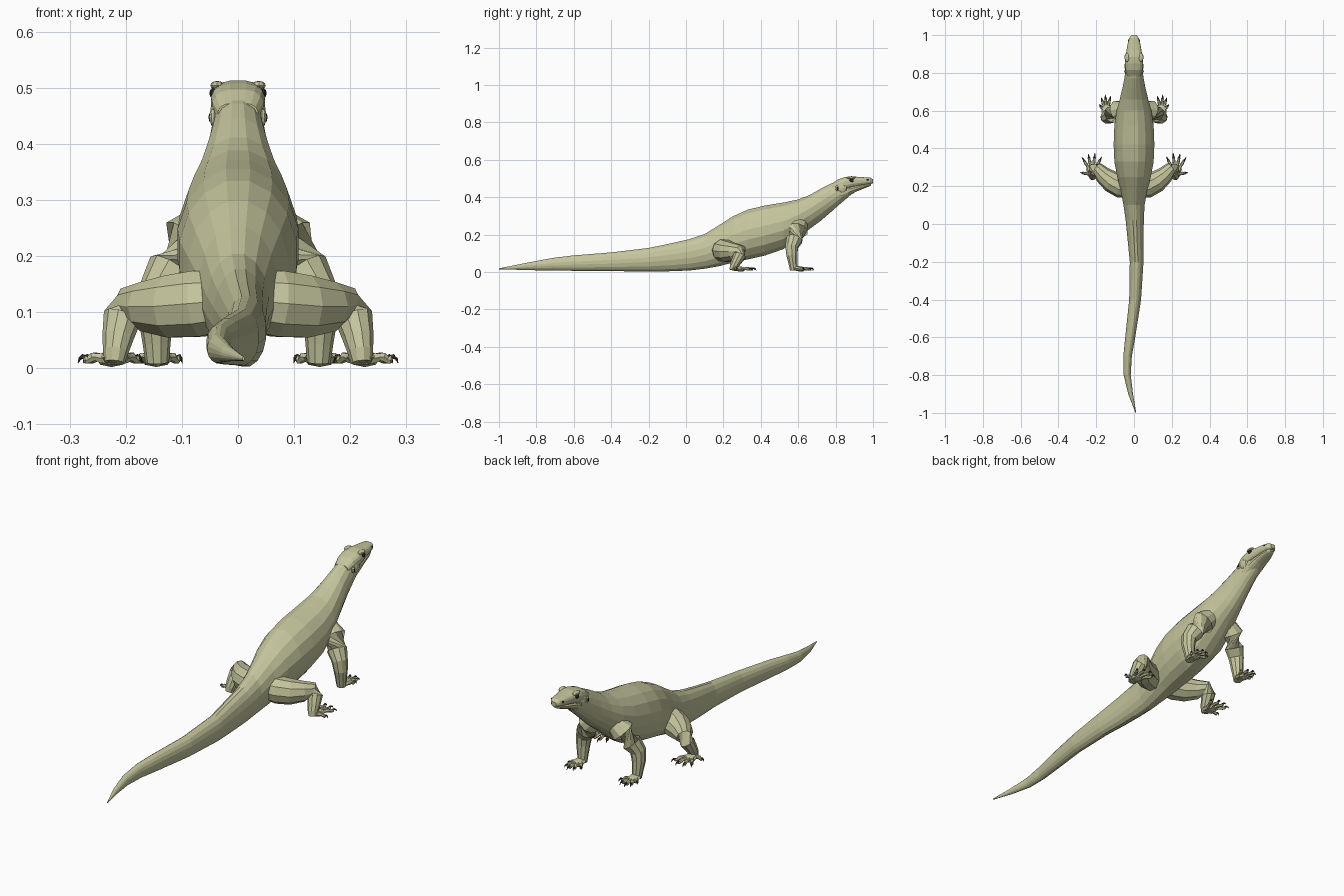
import bpy, bmesh, math
from mathutils import Vector


def material(name, rgb):
    m = bpy.data.materials.new(name)
    m.diffuse_color = (*rgb, 1)
    return m


SKIN = material("olive skin", (0.56, 0.56, 0.34))
DARK = material("dark eye", (0.025, 0.02, 0.015))
CLAW = material("brown claw", (0.07, 0.045, 0.03))


def finish(bm, name, mat):
    bmesh.ops.recalc_face_normals(bm, faces=bm.faces)
    me = bpy.data.meshes.new(name)
    bm.to_mesh(me)
    bm.free()
    me.materials.append(mat)
    ob = bpy.data.objects.new(name, me)
    bpy.context.collection.objects.link(ob)
    return ob


def loft(name, rings, mat):
    bm = bmesh.new()
    loops = [[bm.verts.new(p) for p in r] for r in rings]
    n = len(loops[0])
    for a, b in zip(loops, loops[1:]):
        for i in range(n):
            j = (i + 1) % n
            bm.faces.new((a[i], a[j], b[j], b[i]))
    bm.faces.new(loops[0])
    bm.faces.new(loops[-1])
    return finish(bm, name, mat)


def section(y, cx, hw, bottom, top, sides=16, power=2.0):
    """Upright oval ring across the body at y."""
    pts, cz, hh = [], (top + bottom) / 2, (top - bottom) / 2
    for i in range(sides):
        a = 2 * math.pi * (i + 0.5) / sides
        c, s = math.cos(a), math.sin(a)
        pts.append(Vector((cx + hw * math.copysign(abs(c) ** (2 / power), c), y,
                           cz + hh * math.copysign(abs(s) ** (2 / power), s))))
    return pts


def tube(name, path, mat, side=1, sides=8, flat=1.0):
    """Limb along points (x, y, z, radius), mirrored by side."""
    pts = [Vector((p[0] * side, p[1], p[2])) for p in path]
    rings = []
    for k, p in enumerate(pts):
        t = (pts[min(k + 1, len(pts) - 1)] - pts[max(k - 1, 0)]).normalized()
        ref = Vector((0, 0, 1)) if abs(t.z) < 0.8 else Vector((0, 1, 0))
        u = t.cross(ref).normalized()
        v = u.cross(t)
        r = path[k][3]
        rings.append([p + u * r * math.cos(2 * math.pi * i / sides)
                      + v * r * flat * math.sin(2 * math.pi * i / sides) for i in range(sides)])
    return loft(name, rings, mat)


def blob(name, loc, size, mat, seg=10):
    bm = bmesh.new()
    bmesh.ops.create_uvsphere(bm, u_segments=seg, v_segments=6, radius=1)
    for v in bm.verts:
        v.co = Vector((v.co.x * size[0], v.co.y * size[1], v.co.z * size[2])) + Vector(loc)
    return finish(bm, name, mat)


# Tail, trunk and neck: y, centre x, half width, bottom, top
trunk = [
    (-1.0, .01, .002, .014, .020), (-.9, -.018, .013, .012, .040),
    (-.8, -.036, .019, .009, .060), (-.7, -.034, .023, .008, .078),
    (-.6, -.02, .027, .006, .090), (-.4, .006, .032, .004, .106),
    (-.2, .014, .037, .002, .130), (-.08, .008, .043, .003, .155),
    (.02, .004, .049, .007, .178), (.1, 0, .057, .016, .205),
    (.18, 0, .072, .03, .255), (.25, 0, .091, .048, .300),
    (.33, 0, .106, .065, .336), (.42, 0, .11, .085, .358),
    (.52, 0, .106, .12, .374), (.6, 0, .094, .178, .390),
    (.66, 0, .077, .228, .413), (.72, 0, .062, .272, .447),
    (.77, 0, .052, .315, .473), (.82, 0, .046, .36, .490),
    (.87, 0, .038, .402, .495), (.91, 0, .025, .44, .485),
]
loft("body_and_tail", [section(*s) for s in trunk], SKIN)

# Head: skull with upper lip, and a slightly narrower lower jaw
skull = [(.78, .036, .43, .473), (.815, .046, .43, .497), (.85, .049, .438, .508),
         (.885, .046, .449, .513), (.92, .040, .458, .509), (.955, .034, .465, .507),
         (.985, .026, .47, .505), (1.0, .013, .475, .496)]
loft("skull", [section(y, 0, w, b, t, 16, 2.7) for y, w, b, t in skull], SKIN)
jaw = [(.79, .038, .355, .46), (.83, .044, .385, .46), (.87, .041, .408, .462),
       (.91, .036, .430, .466), (.95, .030, .446, .471), (.978, .020, .457, .476),
       (.99, .010, .464, .478)]
loft("lower_jaw", [section(y, 0, w, b, t, 14, 2.4) for y, w, b, t in jaw], SKIN)

# Limb paths (x, y, z, radius)
hind_leg = [(.02, .19, .12, .055), (.07, .20, .115, .062), (.12, .225, .110, .058),
            (.165, .26, .110, .046), (.193, .292, .112, .034), (.207, .288, .09, .034),
            (.214, .268, .055, .028), (.218, .255, .03, .023), (.22, .25, .01, .018)]
front_leg = [(.05, .61, .26, .04), (.085, .60, .225, .055), (.118, .58, .175, .045),
             (.142, .565, .135, .036), (.147, .566, .09, .031), (.145, .572, .045, .025),
             (.144, .576, .01, .021)]
# Toe tips (x, y) for each foot
hind_foot = ((.219, .262), [(.172, .355), (.207, .374), (.243, .37), (.275, .352), (.284, .272)])
front_foot = ((.145, .588), [(.1, .65), (.124, .676), (.152, .682), (.174, .668), (.184, .632)])


def foot(label, s, ankle, tips):
    ax, ay = ankle
    mx = sum(t[0] for t in tips) / 5
    my = sum(t[1] for t in tips) / 5
    # palm
    tube(label + "_palm", [(ax, ay - .02, .018, .016), (ax, ay, .02, .026),
         (ax + (mx - ax) * .4, ay + (my - ay) * .4, .016, .028),
         (ax + (mx - ax) * .6, ay + (my - ay) * .6, .014, .018)], SKIN, s, 8, .5)
    for i, (tx, ty) in enumerate(tips):
        def at(f, z, r):
            return (ax + (tx - ax) * f, ay + (ty - ay) * f, z, r)
        # toe with knuckle bumps, then hooked claw
        tube(f"{label}_toe_{i + 1}", [at(.1, .016, .011), at(.4, .018, .0095), at(.52, .02, .0075),
             at(.62, .02, .009), at(.72, .015, .0068), at(.8, .015, .008), at(.86, .014, .005)],
             SKIN, s, 6)
        tube(f"{label}_claw_{i + 1}", [at(.8, .018, .0052), at(.9, .021, .0046),
             at(.97, .017, .003), at(1.02, .009, .0006)], CLAW, s, 5)


for s, word in ((1, "right"), (-1, "left")):
    tube(word + "_hind_leg", hind_leg, SKIN, s, 10)
    tube(word + "_front_leg", front_leg, SKIN, s, 10)
    foot(word + "_hind_foot", s, *hind_foot)
    foot(word + "_front_foot", s, *front_foot)
    # eyes, brows, ears, nostrils
    blob(word + "_eye", (s * .043, .885, .490), (.0085, .012, .0095), DARK)
    blob(word + "_brow", (s * .037, .882, .504), (.013, .024, .008), SKIN)
    blob(word + "_cheek", (s * .038, .835, .450), (.013, .028, .028), SKIN)
    blob(word + "_ear_rim", (s * .043, .808, .447), (.008, .010, .016), SKIN)
    blob(word + "_ear_hole", (s * .0485, .809, .447), (.004, .005, .009), DARK, 8)
    blob(word + "_nostril", (s * .030, .972, .493), (.003, .006, .004), DARK, 8)
